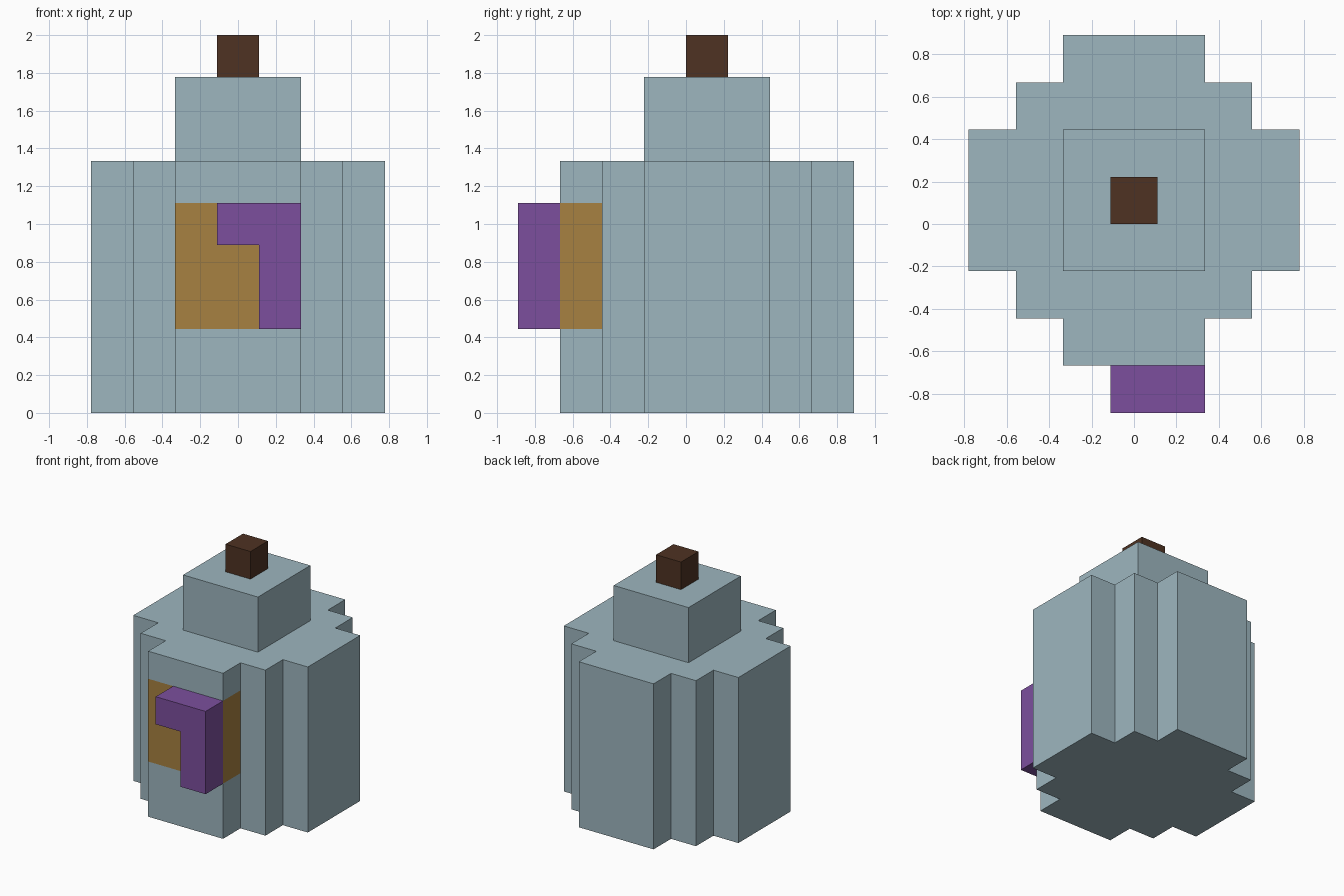
import bpy
import bmesh

cube = bpy.data.objects.get("Cube")
if cube:
    bpy.data.objects.remove(cube, do_unlink=True)

U = 2 / 9  # one block


def material(name, rgb):
    lin = [((c / 255 + 0.055) / 1.055) ** 2.4 for c in rgb]
    mat = bpy.data.materials.new(name)
    mat.diffuse_color = (*lin, 1)
    mat.use_nodes = True
    bsdf = next(n for n in mat.node_tree.nodes if n.type == 'BSDF_PRINCIPLED')
    bsdf.inputs["Base Color"].default_value = (*lin, 1)
    bsdf.inputs["Roughness"].default_value = 0.8
    return mat


glass = material("pale blue glass", (157, 182, 191))
label = material("tan label", (167, 129, 65))
purple = material("purple", (124, 79, 157))
cork = material("dark brown cork", (78, 50, 34))


def prism(name, outline, levels, mats, axis='z', rule=None):
    """Stack copies of an outline along an axis (in blocks), wall them and cap the ends."""
    bm = bmesh.new()
    rings = []
    for h in levels:
        pts = [(a, b, h) if axis == 'z' else (a, h, b) for a, b in outline]
        rings.append([bm.verts.new([c * U for c in p]) for p in pts])
    n = len(outline)
    for low, high in zip(rings, rings[1:]):
        for i in range(n):
            j = (i + 1) % n
            bm.faces.new((low[i], low[j], high[j], high[i]))
    bm.faces.new(rings[0][::-1])
    bm.faces.new(rings[-1])
    bmesh.ops.recalc_face_normals(bm, faces=bm.faces)
    if rule:
        for f in bm.faces:
            f.material_index = rule(f.calc_center_median() / U)
    mesh = bpy.data.meshes.new(name)
    bm.to_mesh(mesh)
    bm.free()
    for m in mats:
        mesh.materials.append(m)
    obj = bpy.data.objects.new(name, mesh)
    bpy.context.scene.collection.objects.link(obj)
    return obj


def rect(x0, x1, y0, y1):
    return [(x0, y0), (x1, y0), (x1, y1), (x0, y1)]


# Stepped round body, with the label band cut into its front step
half = [(1.5, -3), (1.5, -2), (2.5, -2), (2.5, -1), (3.5, -1),
        (3.5, 2), (2.5, 2), (2.5, 3), (1.5, 3), (1.5, 4)]
body = half + [(-x, y) for x, y in reversed(half)]
prism("bottle_body", body, (0, 2, 5, 6), (glass, label),
      rule=lambda c: int(c.y < -2.2 and 2 < c.z < 5))

# Neck and stopper
prism("bottle_neck", rect(-1.5, 1.5, -1, 2), (6, 8), (glass,))
prism("stopper", rect(-0.5, 0.5, 0, 1), (8, 9), (cork,))

# Raised hook-shaped emblem on the label
hook = [(-0.5, 4), (0.5, 4), (0.5, 2), (1.5, 2), (1.5, 5), (-0.5, 5)]
prism("label_emblem", hook, (-4, -3), (purple,), axis='y')
